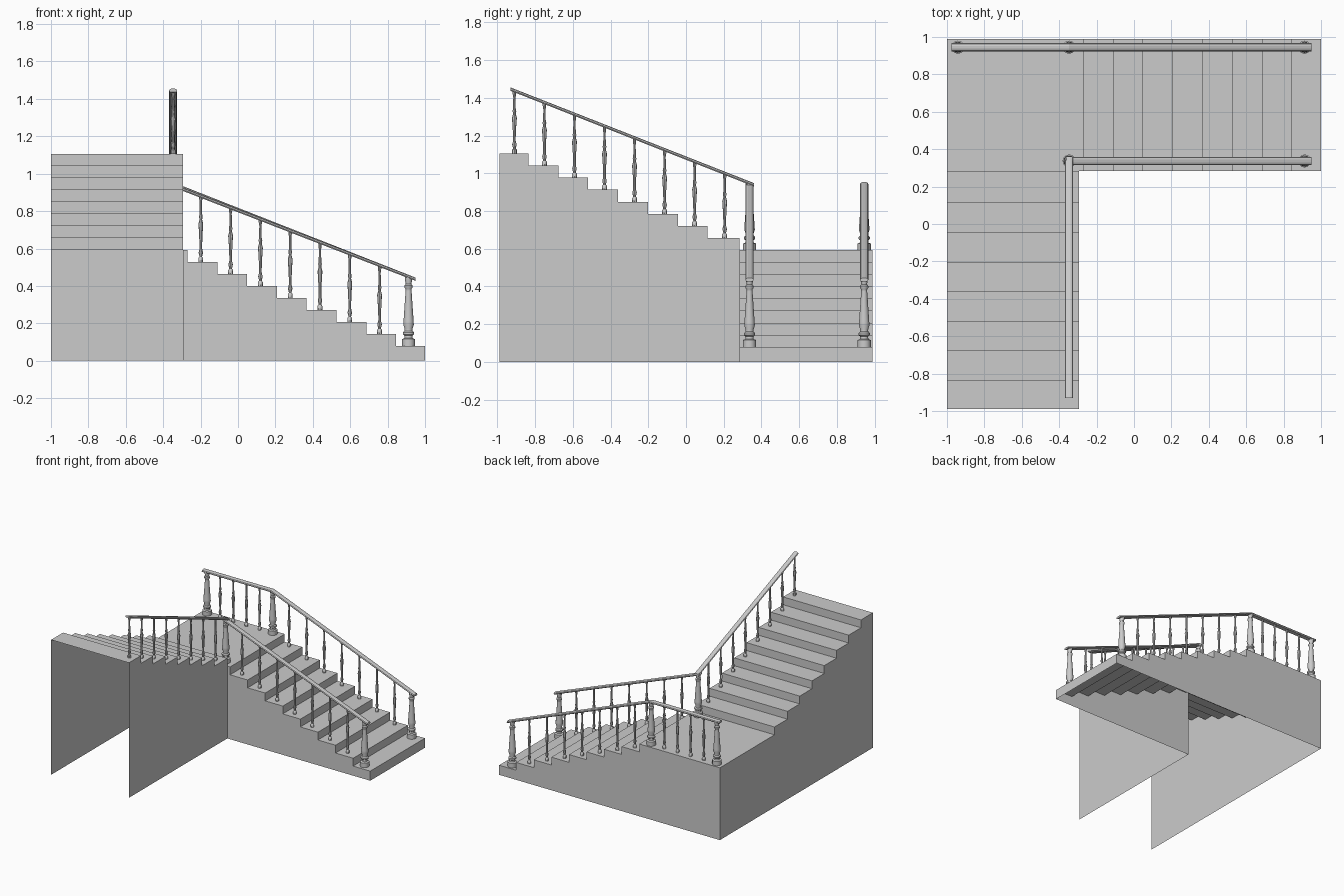
import bpy, bmesh, math
from mathutils import Vector

if "Cube" in bpy.data.objects:
    bpy.data.objects.remove(bpy.data.objects["Cube"])

LAND = 0.592            # landing height
RISE = 0.0642           # height of one step
Y_IN, Y_OUT = 0.283, 0.99
X_IN, X_OUT = -0.295, -1.0


def new_object(name, bm, smooth=False):
    me = bpy.data.meshes.new(name)
    bm.to_mesh(me)
    bm.free()
    ob = bpy.data.objects.new(name, me)
    bpy.context.collection.objects.link(ob)
    if smooth:
        bpy.ops.object.select_all(action='DESELECT')
        ob.select_set(True)
        bpy.context.view_layer.objects.active = ob
        bpy.ops.object.shade_smooth_by_angle(angle=math.radians(40))
    return ob


def sheet(name, points):
    bm = bmesh.new()
    bm.faces.new([bm.verts.new(p) for p in points])
    return new_object(name, bm)


def strip(name, side_a, side_b):
    bm = bmesh.new()
    a = [bm.verts.new(p) for p in side_a]
    b = [bm.verts.new(p) for p in side_b]
    for i in range(len(a) - 1):
        bm.faces.new((a[i], a[i + 1], b[i + 1], b[i]))
    return new_object(name, bm)


# Stepped outlines: (distance, height)
lower_risers = [1.0] + [0.845 - 0.1593 * i for i in range(8)]
lower = [(1.0, 0.0)]
for i, x in enumerate(lower_risers):
    z = LAND - RISE * (8 - i)
    lower += [(x, lower[-1][1]), (x, z)] if i else [(x, z)]
upper_risers = [Y_IN] + [0.115 - 0.1585 * i for i in range(7)]
upper = [(Y_IN, LAND)]
for i, y in enumerate(upper_risers):
    z = LAND + RISE * (i + 1)
    upper += [(y, upper[-1][1]), (y, z)] if i else [(y, z)]
upper.append((-0.99, upper[-1][1]))

# Treads, risers and landing
low_full = lower + [(X_OUT, LAND)]
strip("lower_steps_and_landing", [(x, Y_IN, z) for x, z in low_full],
      [(x, Y_OUT, z) for x, z in low_full])
strip("upper_steps", [(X_OUT, y, z) for y, z in upper],
      [(X_IN, y, z) for y, z in upper])

# Thin side walls, open underneath and at the upper end
sheet("back_wall", [(x, Y_OUT, z) for x, z in low_full + [(X_OUT, 0)]])
sheet("lower_inner_wall", [(x, Y_IN, z) for x, z in lower + [(X_IN, LAND), (X_IN, 0)]])
sheet("upper_inner_wall", [(X_IN, y, z) for y, z in upper + [(-0.99, 0), (Y_IN, 0)]])
sheet("left_wall", [(X_OUT, y, z) for y, z in
                    [(Y_OUT, 0), (Y_OUT, LAND)] + upper + [(-0.99, 0)]])


def turned(name, x, y, z0, z1, profile, sides):
    """Lathe a (radius, height fraction) profile between two heights."""
    bm = bmesh.new()
    rings = []
    for r, t in profile:
        rings.append([bm.verts.new((x + r * math.cos(2 * math.pi * k / sides),
                                    y + r * math.sin(2 * math.pi * k / sides),
                                    z0 + (z1 - z0) * t)) for k in range(sides)])
    for a, b in zip(rings, rings[1:]):
        for k in range(sides):
            n = (k + 1) % sides
            bm.faces.new((a[k], a[n], b[n], b[k]))
    bm.faces.new(rings[0][::-1])
    bm.faces.new(rings[-1])
    return new_object(name, bm, True)


NEWEL = [(.035, 0), (.035, .1), (.022, .115), (.021, .15), (.03, .17), (.03, .2),
         (.022, .22), (.021, .25), (.028, .31), (.027, .36), (.016, .8), (.016, .83),
         (.022, .85), (.022, .88), (.015, .9), (.02, .97), (.02, 1)]
BALUSTER = [(.013, 0), (.013, .06), (.007, .08), (.012, .14), (.007, .2), (.007, .26),
            (.010, .45), (.013, .57), (.007, .64), (.010, .68), (.007, .72),
            (.006, .9), (.009, .95), (.009, 1)]

SLOPE = 0.393
Y_FRONT, Y_BACK, X_RAIL, TOP = 0.337, 0.945, -0.347, 0.942


def low_rail(x):
    return TOP - SLOPE * max(0, x - X_RAIL)


def up_rail(y):
    return TOP + SLOPE * (0.345 - y)


# Newel posts
for name, x, y, z in [("front_start", .912, Y_FRONT, LAND - 8 * RISE),
                      ("back_start", .912, Y_BACK, LAND - 8 * RISE),
                      ("front_landing", X_RAIL, Y_FRONT, LAND),
                      ("back_landing", X_RAIL, Y_BACK, LAND),
                      ("back_corner", -.942, Y_BACK, LAND)]:
    turned("newel_" + name, x, y, z, low_rail(x), NEWEL, 12)

# Balusters, one on each tread and four along the landing
for i in range(7):
    x = 0.757 - 0.1593 * i
    for y in (Y_FRONT, Y_BACK):
        turned("lower_baluster", x, y, LAND - RISE * (7 - i), low_rail(x), BALUSTER, 8)
for i in range(8):
    y = 0.205 - 0.1593 * i
    turned("upper_baluster", X_RAIL, y, LAND + RISE * (i + 1), up_rail(y), BALUSTER, 8)
for i in range(1, 5):
    x = X_RAIL - 0.595 * i / 5
    turned("landing_baluster", x, Y_BACK, LAND, TOP, BALUSTER, 8)

# Handrails: flat underside with a rounded top
SECTION = [(-.017, -.006), (.017, -.006), (.022, .001), (.018, .008),
           (.008, .012), (-.008, .012), (-.018, .008), (-.022, .001)]


def handrail(name, path):
    bm = bmesh.new()
    pts = [Vector(p) for p in path]
    d = pts[1] - pts[0]
    side = Vector((-d.y, d.x, 0)).normalized()
    rings = [[bm.verts.new(p + side * u + Vector((0, 0, v))) for u, v in SECTION]
             for p in pts]
    for a, b in zip(rings, rings[1:]):
        for k in range(len(SECTION)):
            n = (k + 1) % len(SECTION)
            bm.faces.new((a[k], a[n], b[n], b[k]))
    bm.faces.new(rings[0])
    bm.faces.new(rings[-1])
    bmesh.ops.recalc_face_normals(bm, faces=bm.faces)
    new_object(name, bm)


handrail("front_handrail", [(.948, Y_FRONT, low_rail(.948)), (-.368, Y_FRONT, TOP)])
handrail("back_handrail", [(.948, Y_BACK, low_rail(.948)), (X_RAIL, Y_BACK, TOP),
                           (-.975, Y_BACK, TOP)])
handrail("upper_handrail", [(X_RAIL, .36, up_rail(.36)), (X_RAIL, -.93, up_rail(-.93))])
